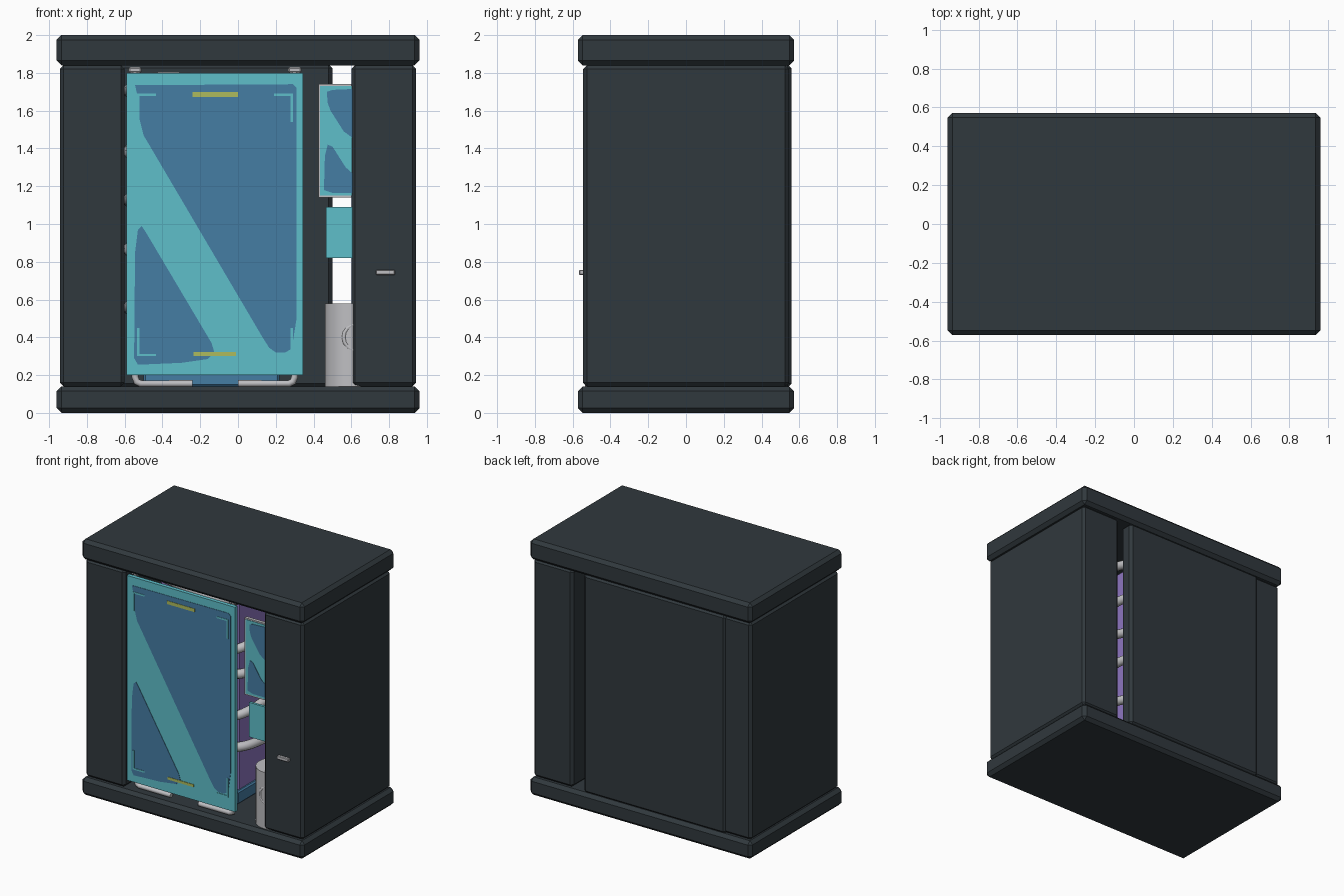
import bpy, bmesh, math
from mathutils import Vector

if "Cube" in bpy.data.objects:
    bpy.data.objects.remove(bpy.data.objects["Cube"])


def mat(name, rgb):
    m = bpy.data.materials.new(name)
    m.diffuse_color = (*rgb, 1)
    m.use_nodes = True
    m.node_tree.nodes["Principled BSDF"].inputs["Base Color"].default_value = m.diffuse_color
    return m


DARK = mat("dark_slate", (0.030, 0.040, 0.047))
CYAN = mat("cyan_glass", (0.112, 0.520, 0.590))
BLUE = mat("blue_glass", (0.060, 0.205, 0.370))
GREY = mat("light_metal", (0.52, 0.52, 0.54))
PURPLE = mat("purple_core", (0.27, 0.18, 0.53))
YELLOW = mat("yellow_green", (0.42, 0.50, 0.11))


def finish(name, bm, m):
    bmesh.ops.recalc_face_normals(bm, faces=bm.faces)
    me = bpy.data.meshes.new(name)
    bm.to_mesh(me)
    bm.free()
    me.materials.append(m)
    ob = bpy.data.objects.new(name, me)
    bpy.context.collection.objects.link(ob)
    return ob


def box(name, x0, x1, y0, y1, z0, z1, m, bevel=0):
    bm = bmesh.new()
    bmesh.ops.create_cube(bm, size=1)
    for v in bm.verts:
        v.co = Vector(((x0 + x1) / 2 + v.co.x * (x1 - x0),
                       (y0 + y1) / 2 + v.co.y * (y1 - y0),
                       (z0 + z1) / 2 + v.co.z * (z1 - z0)))
    if bevel:
        bmesh.ops.bevel(bm, geom=bm.edges[:], offset=bevel, segments=1,
                        affect='EDGES')
    return finish(name, bm, m)


def plate(name, pts, y, m, t=0.004):
    """Thin flat plate from x/z outline, its front at y."""
    bm = bmesh.new()
    f = bm.faces.new([bm.verts.new((x, y, z)) for x, z in pts])
    r = bmesh.ops.extrude_face_region(bm, geom=[f])
    for v in r["geom"]:
        if isinstance(v, bmesh.types.BMVert):
            v.co.y += t
    return finish(name, bm, m)


def tube(name, pts, r, m, cyclic=False, smooth=False):
    cu = bpy.data.curves.new(name, 'CURVE')
    cu.dimensions = '3D'
    cu.bevel_depth = r
    cu.bevel_resolution = 3
    cu.use_fill_caps = True
    s = cu.splines.new('NURBS' if smooth else 'POLY')
    s.points.add(len(pts) - 1)
    for p, c in zip(s.points, pts):
        p.co = (*c, 1)
    s.use_cyclic_u = cyclic
    if smooth:
        s.order_u = 4
        s.use_endpoint_u = not cyclic
        s.resolution_u = 5
    cu.materials.append(m)
    ob = bpy.data.objects.new(name, cu)
    bpy.context.collection.objects.link(ob)
    return ob


# Cabinet shell: plinth, lid, side blocks, offset rear panel
box("base", -0.96, 0.96, -0.572, 0.572, 0, 0.14, DARK, 0.025)
box("lid", -0.96, 0.96, -0.572, 0.572, 1.84, 2.0, DARK, 0.025)
box("left_side_block", -0.943, -0.60, -0.545, 0.545, 0.14, 1.84, DARK, 0.02)
box("right_side_block", 0.60, 0.943, -0.545, 0.545, 0.14, 1.84, DARK, 0.02)
box("back_panel", -0.73, 0.50, 0.45, 0.558, 0.135, 1.845, DARK, 0.02)
box("side_handle", 0.73, 0.83, -0.566, -0.54, 0.73, 0.757, GREY, 0.004)

# Big glass door with painted reflections
box("glass_door", -0.59, 0.345, -0.53, -0.50, 0.20, 1.80, CYAN)
plate("door_blue_upper", [(-0.545, 1.735), (0.29, 1.74), (0.31, 1.72),
      (0.31, 0.50), (0.285, 0.34), (0.25, 0.32), (0.20, 0.32), (0.165, 0.345),
      (0.13, 0.40), (-0.50, 1.47), (-0.52, 1.55), (-0.53, 1.67)], -0.533, BLUE)
plate("door_blue_lower", [(-0.55, 0.29), (-0.53, 0.255), (-0.30, 0.265),
      (-0.16, 0.285), (-0.125, 0.32), (-0.14, 0.37), (-0.49, 0.96),
      (-0.51, 0.99), (-0.53, 0.97), (-0.545, 0.85)], -0.533, BLUE)


def rect(name, x0, x1, z0, z1, m, y=-0.536):
    plate(name, [(x0, z0), (x1, z0), (x1, z1), (x0, z1)], y, m)


# Corner marks and yellow bars on the door
for i, (x, z, sx, sz) in enumerate([(-0.535, 1.69, 1, -1), (0.29, 1.69, -1, -1),
                                    (-0.535, 0.30, 1, 1), (0.29, 0.30, -1, 1)]):
    rect(f"corner_mark_h_{i}", *sorted((x, x + sx * 0.10)),
         *sorted((z, z + sz * 0.013)), CYAN)
    rect(f"corner_mark_v_{i}", *sorted((x, x + sx * 0.013)),
         *sorted((z, z + sz * 0.15)), CYAN)
rect("yellow_bar_top", -0.24, 0.0, 1.672, 1.698, YELLOW)
rect("yellow_bar_bottom", -0.235, -0.01, 0.302, 0.322, YELLOW)

# Bent metal rails holding the door
for name, x, xe in (("left_rail", -0.545, -0.24), ("right_rail", 0.30, 0.0)):
    d = 0.03 if xe > x else -0.03
    tube(name, [(x, -0.48, 1.82), (x, -0.48, 0.19), (x + d * 0.3, -0.48, 0.165),
                (x + d, -0.48, 0.155), (xe, -0.48, 0.155)], 0.018, GREY)
    box(name + "_top_clamp", x - 0.035, x + 0.035, -0.50, -0.44, 1.80, 1.83,
        GREY, 0.008)

# Small framed screen and cyan plate beside the right block
box("screen_frame", 0.425, 0.62, -0.525, -0.50, 1.14, 1.74, GREY)
rect("screen_glass", 0.435, 0.62, 1.15, 1.73, CYAN, -0.529)
plate("screen_blue_upper", [(0.47, 1.70), (0.50, 1.71), (0.615, 1.715),
      (0.615, 1.45), (0.56, 1.49), (0.49, 1.60), (0.475, 1.64)], -0.532, BLUE)
plate("screen_blue_lower", [(0.455, 1.18), (0.50, 1.165), (0.615, 1.165),
      (0.615, 1.26), (0.57, 1.30), (0.50, 1.41), (0.475, 1.42),
      (0.46, 1.36)], -0.532, BLUE)
box("cyan_plate", 0.465, 0.62, -0.53, -0.51, 0.82, 1.09, CYAN)

# Metal canister with ring handle
bm = bmesh.new()
bmesh.ops.create_cone(bm, cap_ends=True, segments=32, radius1=0.14,
                      radius2=0.14, depth=0.44)
bmesh.ops.translate(bm, verts=bm.verts, vec=(0.60, -0.395, 0.36))
can = finish("canister", bm, GREY)
bpy.context.view_layer.objects.active = can
can.select_set(True)
bpy.ops.object.shade_smooth_by_angle()
tube("canister_ring", [(0.63 + 0.07 * math.cos(a * math.pi / 8), -0.525,
     0.40 + 0.07 * math.sin(a * math.pi / 8)) for a in range(16)],
     0.011, GREY, cyclic=True)

# Purple core wrapped with sagging cables
box("purple_core", -0.48, 0.20, -0.30, 0.34, 0.14, 1.76, PURPLE, 0.03)
box("core_blue_foot", -0.50, 0.22, -0.32, 0.36, 0.14, 0.24, BLUE, 0.01)
for i, z in enumerate((1.72, 1.40, 1.14, 0.88, 0.57)):
    tilt = 0.05 if i % 2 else -0.04
    tube(f"cable_{i}", [(-0.14 + 0.44 * math.copysign(abs(math.cos(t)) ** 0.6, math.cos(t)),
         0.02 + 0.41 * math.copysign(abs(math.sin(t)) ** 0.6, math.sin(t)),
         z + tilt * math.sin(t) + 0.02 * math.cos(3 * t))
        for t in (k * math.pi / 8 + 0.1 for k in range(16))],
        0.035, GREY, cyclic=True, smooth=True)
